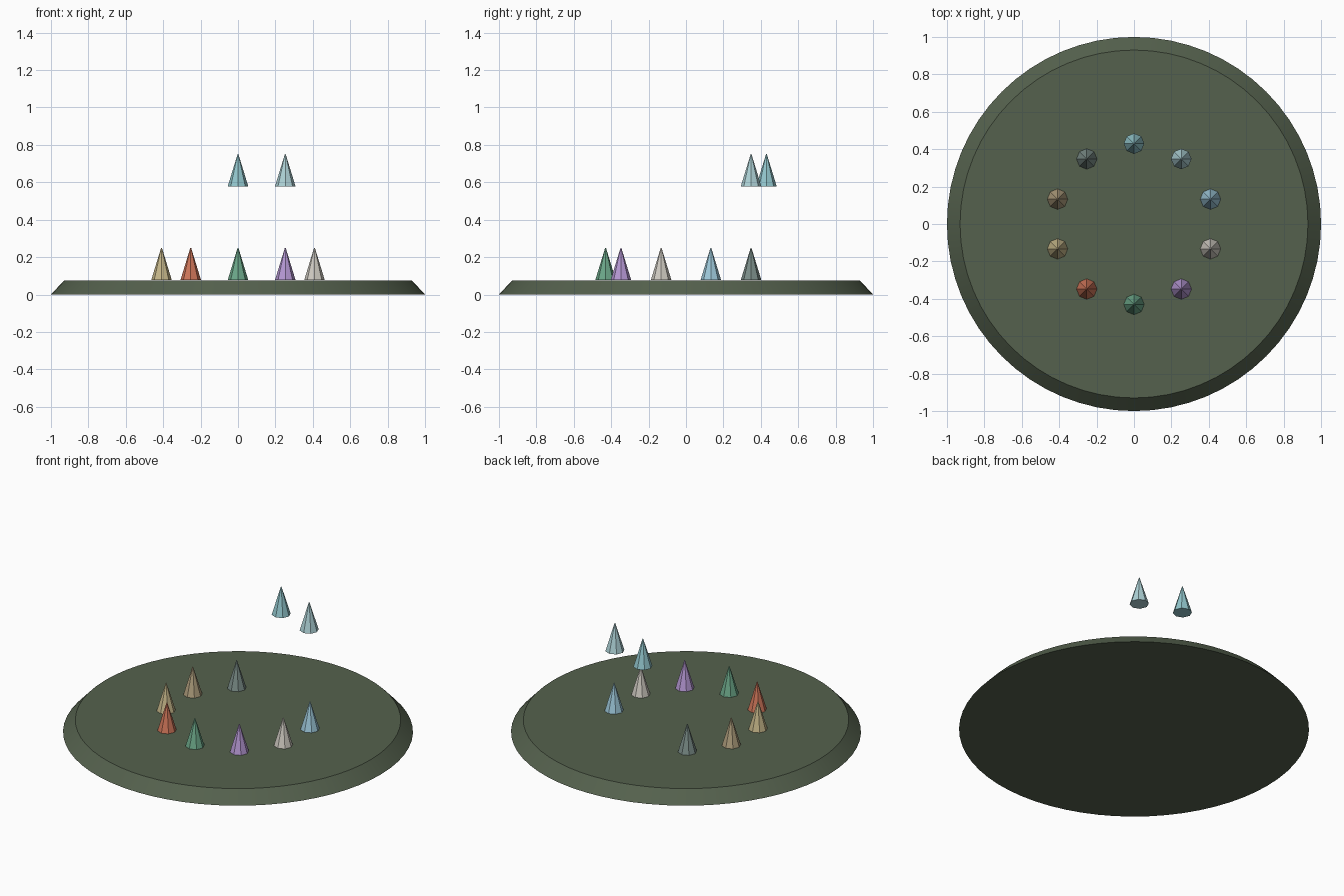
import bpy
from math import sin, cos, radians

if "Cube" in bpy.data.objects:
    bpy.data.objects.remove(bpy.data.objects["Cube"])


def paint(obj, name, rgb):
    mat = bpy.data.materials.new(name)
    mat.diffuse_color = (*rgb, 1)
    mat.use_nodes = True
    mat.node_tree.nodes["Principled BSDF"].inputs["Base Color"].default_value = mat.diffuse_color
    obj.data.materials.append(mat)


def cone(name, r1, r2, z0, z1, xy, sides, rgb):
    bpy.ops.mesh.primitive_cone_add(vertices=sides, radius1=r1, radius2=r2,
                                    depth=z1 - z0, location=(*xy, (z0 + z1) / 2))
    obj = bpy.context.object
    obj.name = name
    paint(obj, name + "_paint", rgb)
    return obj


# Bevelled round base
base = cone("base_disc", 1.0, 0.93, 0.0, 0.075, (0, 0), 64, (0.09, 0.12, 0.075))
bpy.ops.object.shade_smooth_by_angle(angle=radians(30))

# Ring of ten cones, clockwise from the back; two of them hover
colours = [
    (0.29, 0.57, 0.61), (0.42, 0.64, 0.67), (0.34, 0.58, 0.70), (0.63, 0.60, 0.54),
    (0.46, 0.31, 0.65), (0.15, 0.39, 0.25), (0.62, 0.18, 0.10), (0.56, 0.47, 0.25),
    (0.44, 0.35, 0.21), (0.20, 0.27, 0.25),
]
for i, rgb in enumerate(colours):
    a = radians(36 * i)
    z = 0.578 if i < 2 else 0.077
    cone(f"marker_cone_{i + 1}", 0.055, 0.002, z, z + 0.173,
         (0.43 * sin(a), 0.43 * cos(a)), 8, rgb)
